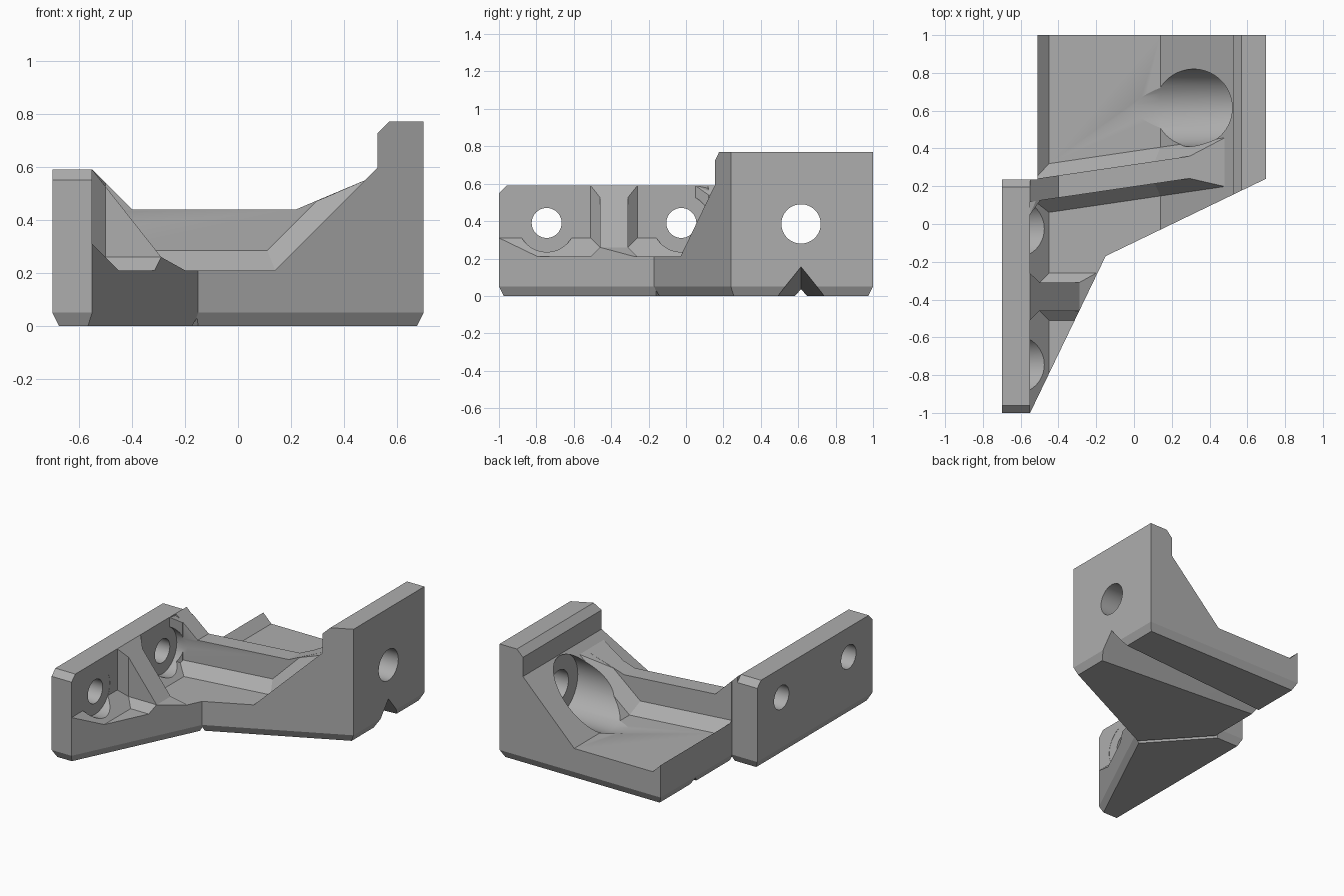
import bpy, bmesh, math
from mathutils import Vector

cube = bpy.data.objects.get("Cube")
if cube:
    bpy.data.objects.remove(cube, do_unlink=True)

grey = bpy.data.materials.new("plain_grey")
grey.use_nodes = True
grey.diffuse_color = (0.42, 0.42, 0.42, 1)
grey.node_tree.nodes["Principled BSDF"].inputs["Base Color"].default_value = (0.42, 0.42, 0.42, 1)


def make(name, bm):
    bmesh.ops.recalc_face_normals(bm, faces=bm.faces)
    mesh = bpy.data.meshes.new(name)
    bm.to_mesh(mesh)
    bm.free()
    mesh.materials.append(grey)
    ob = bpy.data.objects.new(name, mesh)
    bpy.context.collection.objects.link(ob)
    return ob


def prism(name, points, direction):
    """Extrude a flat polygon along a direction."""
    bm = bmesh.new()
    face = bm.faces.new([bm.verts.new(p) for p in points])
    ext = bmesh.ops.extrude_face_region(bm, geom=[face], use_keep_orig=True)
    moved = [g for g in ext["geom"] if isinstance(g, bmesh.types.BMVert)]
    bmesh.ops.translate(bm, verts=moved, vec=direction)
    return make(name, bm)


def hull(name, points):
    bm = bmesh.new()
    for p in points:
        bm.verts.new(p)
    bmesh.ops.convex_hull(bm, input=bm.verts[:])
    bmesh.ops.dissolve_limit(bm, angle_limit=0.001, verts=bm.verts[:], edges=bm.edges[:])
    return make(name, bm)


def turned(name, y, z, stations, n=64):
    """Convex round cutter along x from (x, radius) stations."""
    return hull(name, [(x, y + r * math.cos(2 * math.pi * i / n), z + r * math.sin(2 * math.pi * i / n))
                       for x, r in stations for i in range(n)])


def combine(body, tool, operation):
    mod = body.modifiers.new(operation, 'BOOLEAN')
    mod.operation, mod.solver, mod.object = operation, 'EXACT', tool
    bpy.context.view_layer.objects.active = body
    bpy.ops.object.modifier_apply(modifier=mod.name)
    bpy.data.objects.remove(tool, do_unlink=True)


# Floor and both walls as one section swept front to back
FLOOR = 0.21
section = [(-0.9, -0.1), (0.9, -0.1), (0.9, 0.77), (0.57, 0.77), (0.525, 0.725), (0.525, 0.595),
           (0.14, FLOOR), (-0.45, FLOOR), (-0.55, 0.31), (-0.55, 0.59), (-0.9, 0.59)]
body = prism("bracket_body", [(x, -1.2, z) for x, z in section], (0, 2.4, 0))


# Skewed ridge joining the two walls
def skew(x, offset, z):
    return (x, 0.176 + 0.147 * (x + 0.55) + offset, z)


TOP, FOOT = 0.059, 0.129
ridge = [(-0.65, 0.1), (0.5, 0.1), (0.48, 0.55), (0.22, 0.44), (-0.4, 0.44), (-0.55, 0.59), (-0.65, 0.59)]
combine(body, prism("ridge", [skew(x, -TOP, z) for x, z in ridge], (0, 2 * TOP, 0)), 'UNION')

# Sloping feet of the ridge, over the flat floor and over the ramp
flat = [(-0.6, FOOT, 0.1), (0.14, FOOT, 0.1), (-0.6, FOOT, FLOOR), (0.14, FOOT, FLOOR),
        (-0.6, TOP, 0.285), (0.11, TOP, 0.285)]
ramp = [(0.14, FOOT, 0.1), (0.5, FOOT, 0.1), (0.14, FOOT, FLOOR), (0.48, FOOT, 0.55),
        (0.11, TOP, 0.285), (0.295, TOP, 0.47)]
for foot in (flat, ramp):
    combine(body, hull("ridge_foot", [skew(x, s * w, z) for x, w, z in foot for s in (-1, 1)]), 'UNION')

# Corner fillet between ridge and low wall
combine(body, hull("ridge_corner", [(x, y, z) for x, y, top in
        ((-0.6, 0.05, 0.59), (-0.55, 0.05, 0.59), (-0.5, 0.12, 0.54), (-0.5, 0.17, 0.54), (-0.6, 0.17, 0.59))
        for z in (0.1, top)]), 'UNION')

# Short triangular rib with flared wall and floor joints
MID, HALF, WIDE = -0.385, 0.075, 0.125
rib = [(-0.6, HALF, 0.1), (-0.6, HALF, 0.59), (-0.55, HALF, 0.59), (-0.25, HALF, FLOOR), (-0.25, HALF, 0.1)]
wall_flare = [(-0.6, WIDE, 0.1), (-0.6, WIDE, 0.59), (-0.55, WIDE, 0.1), (-0.55, WIDE, 0.59),
              (-0.5, HALF, 0.1), (-0.5, HALF, 0.5265)]
floor_flare = [(-0.6, WIDE, 0.1), (-0.2, WIDE, 0.1), (-0.6, WIDE, FLOOR), (-0.2, WIDE, FLOOR),
               (-0.6, HALF, 0.26), (-0.29, HALF, 0.26)]
for part in (rib, wall_flare, floor_flare):
    combine(body, hull("rib", [(x, MID + s * w, z) for x, w, z in part for s in (-1, 1)]), 'UNION')

# Plan outline with a bevelled lower rim trims everything
outline = [(-0.7, -1), (-0.55, -1), (-0.15, -0.17), (0.7, 0.24), (0.7, 1), (-0.51, 1), (-0.51, 0.235), (-0.7, 0.235)]
trim = prism("outline_trim", [(x, y, 0.05) for x, y in outline], (0, 0, 1))
bm = bmesh.new()
bm.from_mesh(trim.data)
under = min(bm.faces, key=lambda f: f.calc_center_median().z)
bmesh.ops.inset_region(bm, faces=[under], thickness=0.025, use_even_offset=True)
bmesh.ops.translate(bm, verts=under.verts[:], vec=(0, 0, -0.05))
bm.to_mesh(trim.data)
bm.free()
combine(body, trim, 'INTERSECT')

# Bolt holes and counterbores
cutters = [turned("wide_bore", 0.615, 0.385, [(0, 0.175), (0.14, 0.205), (0.526, 0.205)]),
           turned("wide_hole", 0.615, 0.385, [(0.4, 0.105), (0.9, 0.105)])]
for y in (-0.745, -0.025):
    cutters.append(turned("small_bore", y, 0.39, [(-0.551, 0.155), (-0.42, 0.155)]))
    cutters.append(turned("small_hole", y, 0.39, [(-0.9, 0.08), (-0.5, 0.08)]))

# Bevelled top ends of the low wall
for end, s in ((-1, -1), (0.235, 1)):
    cutters.append(prism("end_bevel", [(-0.9, end + s * a, z) for a, z in
                                       ((0.04, 0.51), (-0.08, 0.63), (0.04, 0.63))],
                         (0.35 if s > 0 else 0.4, 0, 0)))


# V grooves under the base: (x, y, half width, height) at each end
def groove(name, start, end):
    a, b = Vector(start[:2]), Vector(end[:2])
    side = (b - a).normalized().orthogonal()
    pts = []
    for x, y, w, h in (start, end):
        k = 1 + 0.05 / h
        for s in (-1, 1):
            pts.append((x + s * side.x * w * k, y + s * side.y * w * k, -0.05))
        pts.append((x, y, h))
    return hull(name, pts)


cutters.append(groove("long_groove", (0.75, 0.615, 0.129, 0.16), (-0.56, 0.615, 0.026, 0.03)))
cutters.append(groove("fine_groove", (-0.1, -0.22, 0.015, 0.03), (-0.56, 0.285, 0.015, 0.03)))
for cutter in cutters:
    combine(body, cutter, 'DIFFERENCE')

# Smooth bores, crisp edges
bpy.ops.object.select_all(action='DESELECT')
body.select_set(True)
bpy.context.view_layer.objects.active = body
bpy.ops.object.shade_smooth_by_angle(angle=math.radians(20))
